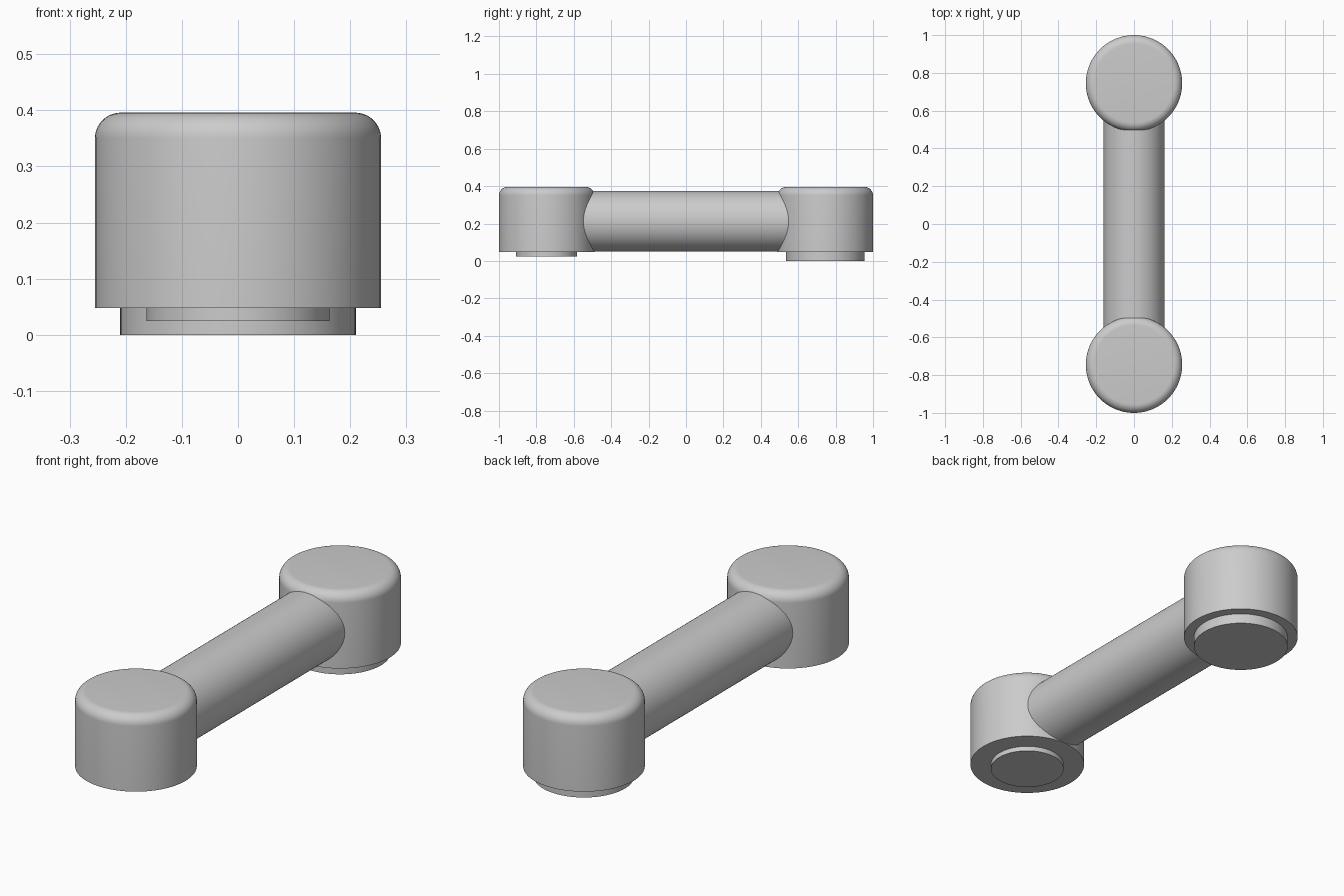
import bpy, bmesh
from math import sin, cos, pi, sqrt, radians

if "Cube" in bpy.data.objects:
    bpy.data.objects.remove(bpy.data.objects["Cube"])

HEAD_R, HEAD_Y = 0.255, 0.745
Z0, Z1, FILLET = 0.048, 0.396, 0.046
BAR_R, BAR_Z = 0.162, 0.212
SEG = 96


def finish(bm, name):
    bmesh.ops.recalc_face_normals(bm, faces=bm.faces)
    mesh = bpy.data.meshes.new(name)
    bm.to_mesh(mesh)
    bm.free()
    obj = bpy.data.objects.new(name, mesh)
    bpy.context.collection.objects.link(obj)
    bpy.ops.object.select_all(action='DESELECT')
    obj.select_set(True)
    bpy.context.view_layer.objects.active = obj
    bpy.ops.object.shade_smooth_by_angle(angle=radians(30))
    return obj


def skin(name, rings):
    """Bridge closed rings of points and cap both ends."""
    bm = bmesh.new()
    loops = [[bm.verts.new(p) for p in ring] for ring in rings]
    for a, b in zip(loops, loops[1:]):
        for i in range(SEG):
            j = (i + 1) % SEG
            bm.faces.new((a[i], a[j], b[j], b[i]))
    bm.faces.new(loops[0])
    bm.faces.new(loops[-1])
    return finish(bm, name)


def lathe(name, y, profile):
    angles = [2 * pi * i / SEG for i in range(SEG)]
    return skin(name, [[(r * cos(a), y + r * sin(a), z) for a in angles]
                       for r, z in profile])


def head_radius(z):
    """Radius of a head at height z, including its rounded top rim."""
    dz = max(0, z - (Z1 - FILLET))
    return HEAD_R - FILLET + sqrt(FILLET ** 2 - dz ** 2)


# Round heads with rounded top rims, each on its own foot
head_profile = [(HEAD_R, Z0)] + [
    (HEAD_R - FILLET + FILLET * cos(t), Z1 - FILLET + FILLET * sin(t))
    for t in (pi / 2 * i / 10 for i in range(11))]
for side, s, foot_r, foot_z in (("front", -1, 0.163, 0.025),
                                ("back", 1, 0.21, 0.0)):
    lathe(side + "_head", s * HEAD_Y, head_profile)
    lathe(side + "_foot", s * HEAD_Y, [(foot_r, foot_z), (foot_r, Z0 + 0.001)])

# Round bar whose ends are shaped to meet the heads
rings = []
for s in (-1, 1):
    ring = []
    for i in range(SEG):
        a = 2 * pi * i / SEG
        x, z = BAR_R * cos(a), BAR_Z + BAR_R * sin(a)
        ring.append((x, s * (HEAD_Y + 0.002 - sqrt(head_radius(z) ** 2 - x * x)), z))
    rings.append(ring)
skin("connecting_bar", rings)
